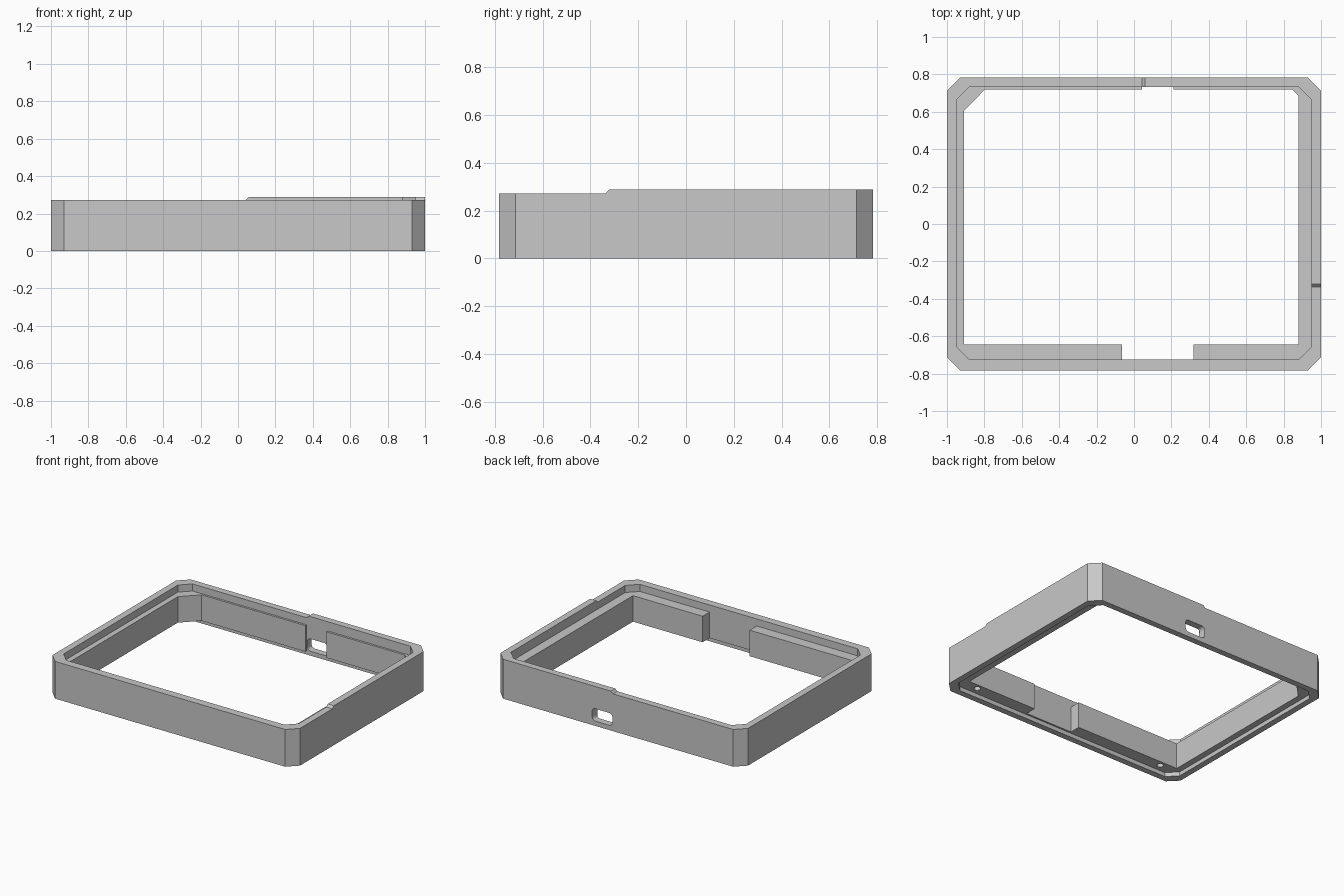
import bpy, bmesh, math
from mathutils import Vector

cube = bpy.data.objects.get("Cube")
if cube:
    bpy.data.objects.remove(cube, do_unlink=True)

grey = bpy.data.materials.new("plain_grey")
grey.use_nodes = True
grey.diffuse_color = (0.58, 0.58, 0.58, 1)
grey.node_tree.nodes["Principled BSDF"].inputs["Base Color"].default_value = grey.diffuse_color


def prism(name, points, lo, hi, axis="z"):
    """Extrude a flat outline along an axis."""
    place = {"z": lambda a, b, c: (a, b, c),
             "y": lambda a, b, c: (a, c, b),
             "x": lambda a, b, c: (c, a, b)}[axis]
    bm = bmesh.new()
    face = bm.faces.new([bm.verts.new(place(a, b, lo)) for a, b in points])
    top = bmesh.ops.extrude_face_region(bm, geom=[face])
    moved = [v for v in top["geom"] if isinstance(v, bmesh.types.BMVert)]
    bmesh.ops.translate(bm, verts=moved, vec=Vector(place(0, 0, hi - lo)))
    bmesh.ops.recalc_face_normals(bm, faces=bm.faces)
    mesh = bpy.data.meshes.new(name)
    bm.to_mesh(mesh)
    bm.free()
    mesh.materials.append(grey)
    obj = bpy.data.objects.new(name, mesh)
    bpy.context.collection.objects.link(obj)
    return obj


def box_outline(x0, x1, y0, y1):
    return [(x0, y0), (x1, y0), (x1, y1), (x0, y1)]


def chamfered(x0, x1, y0, y1, c):
    return [(x0 + c, y0), (x1 - c, y0), (x1, y0 + c), (x1, y1 - c),
            (x1 - c, y1), (x0 + c, y1), (x0, y1 - c), (x0, y0 + c)]


def rounded(x0, x1, y0, y1, r, steps=5):
    centres = [(x1 - r, y1 - r), (x0 + r, y1 - r), (x0 + r, y0 + r), (x1 - r, y0 + r)]
    return [(cx + r * math.cos((q + i / steps) * math.pi / 2),
             cy + r * math.sin((q + i / steps) * math.pi / 2))
            for q, (cx, cy) in enumerate(centres) for i in range(steps + 1)]


def circle(cx, cy, r, n=20):
    return [(cx + r * math.cos(2 * math.pi * i / n),
             cy + r * math.sin(2 * math.pi * i / n)) for i in range(n)]


LOW, HIGH = 0.272, 0.288
LEDGE, GROOVE = 0.22, 0.03

# Outer shell
frame = prism("case_frame", chamfered(-1, 1, -0.783, 0.783, 0.07), 0, HIGH)

# Central opening with its uneven back corners
opening = [(-0.91, -0.645), (0.88, -0.645), (0.88, 0.685), (0.847, 0.718),
           (-0.798, 0.718), (-0.91, 0.605)]
cutters = [prism("opening", opening, -0.5, 0.5)]

# Recesses under the top rim and above the bottom rim
recess = chamfered(-0.95, 0.95, -0.725, 0.733, 0.07)
cutters.append(prism("top_recess", recess, LEDGE, 0.6))
lower = chamfered(-0.955, 0.955, -0.738, 0.738, 0.07)
cutters.append(prism("bottom_recess", lower, -0.2, GROOVE))

# Gap in the front ledge and notch behind the port
cutters.append(prism("front_gap", box_outline(-0.063, 0.318, -0.725, -0.5), -0.4, 0.4))
cutters.append(prism("back_notch", box_outline(0.042, 0.212, 0.6, 0.733), -0.4, 0.4))

# Port through the back wall
cutters.append(prism("port", rounded(0.047, 0.21, 0.035, 0.125, 0.025), 0.65, 0.9, "y"))

# Blind screw holes in the underside of the front ledge
for x in (-0.8, 0.78):
    cutters.append(prism("screw_hole", circle(x, -0.685, 0.022), -0.1, 0.13))

# Lower the rim everywhere but around the raised back left corner
slope = 0.35 - LOW
for axis, edge in (("y", 0.042), ("x", -0.338)):
    wedge = [(-1.5, LOW), (edge, LOW), (edge + slope, 0.35), (-1.5, 0.35)]
    cutters.append(prism("rim_step", wedge, -1.5, 1.5, axis))

# Carve the frame, then drop the cutters
for cutter in cutters:
    cutter.hide_render = True
    mod = frame.modifiers.new(cutter.name, "BOOLEAN")
    mod.operation = "DIFFERENCE"
    mod.solver = "EXACT"
    mod.object = cutter
bpy.context.view_layer.update()
carved = bpy.data.meshes.new_from_object(
    frame.evaluated_get(bpy.context.evaluated_depsgraph_get()))
frame.modifiers.clear()
frame.data = carved
carved.materials.clear()
carved.materials.append(grey)
for cutter in cutters:
    bpy.data.objects.remove(cutter, do_unlink=True)
